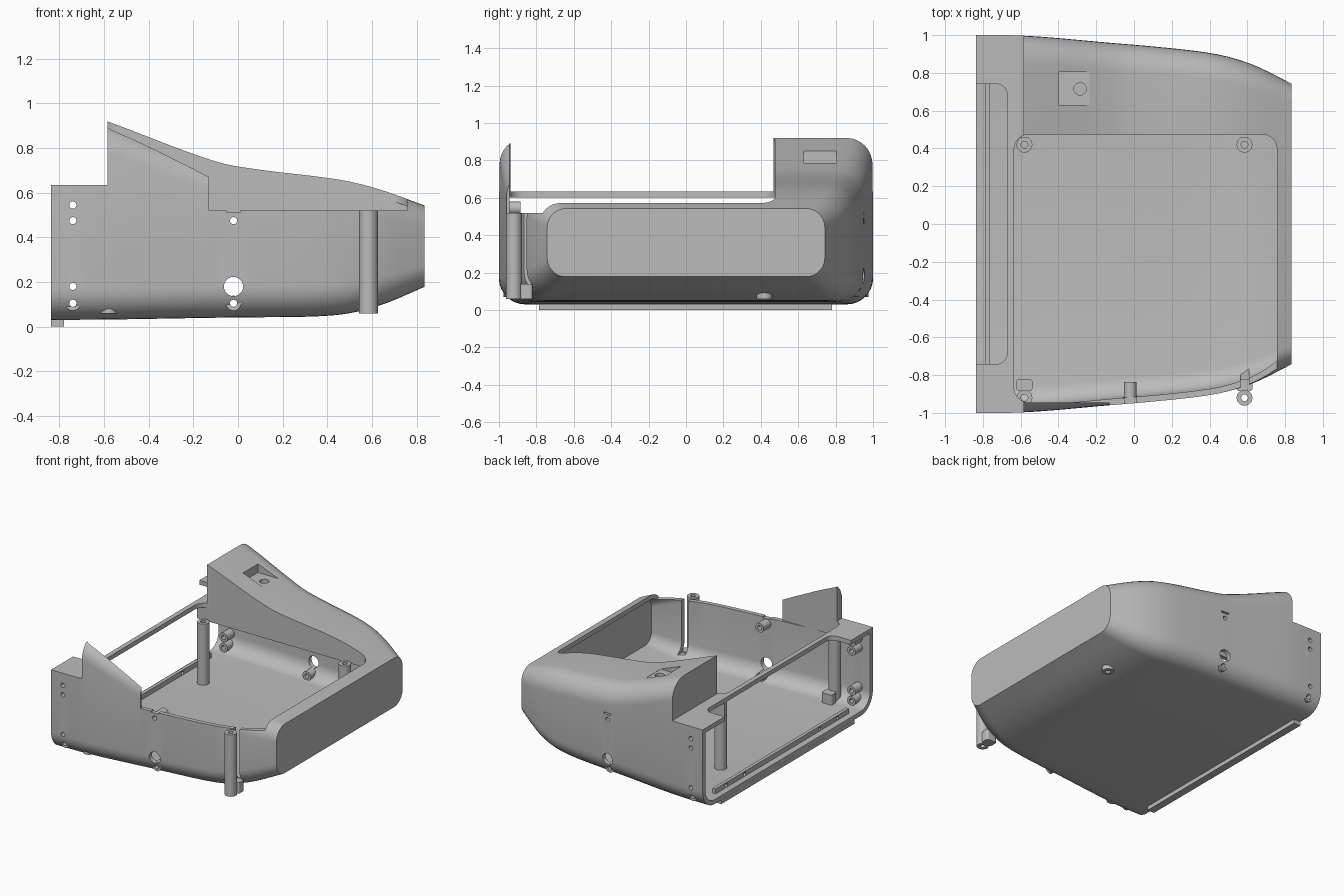
import bpy, bmesh, math
from mathutils import Vector

if "Cube" in bpy.data.objects:
    bpy.data.objects.remove(bpy.data.objects["Cube"])

GREY = bpy.data.materials.new("plain grey")
GREY.diffuse_color = (0.5, 0.5, 0.5, 1)
GREY.use_nodes = True
GREY.node_tree.nodes["Principled BSDF"].inputs["Base Color"].default_value = GREY.diffuse_color


def make(name, bm):
    bmesh.ops.recalc_face_normals(bm, faces=bm.faces)
    me = bpy.data.meshes.new(name)
    bm.to_mesh(me)
    bm.free()
    me.materials.append(GREY)
    ob = bpy.data.objects.new(name, me)
    bpy.context.collection.objects.link(ob)
    return ob


def loft(name, rings):
    bm = bmesh.new()
    loops = [[bm.verts.new(p) for p in r] for r in rings]
    n = len(loops[0])
    for a, b in zip(loops, loops[1:]):
        for i in range(n):
            bm.faces.new((a[i], a[(i + 1) % n], b[(i + 1) % n], b[i]))
    bm.faces.new(loops[0])
    bm.faces.new(loops[-1])
    return make(name, bm)


def rounded(u0, u1, v0, v1, r, seg=8):
    if r <= 0:
        return [(u0, v0), (u1, v0), (u1, v1), (u0, v1)]
    pts = []
    for k, (u, v) in enumerate([(u1 - r, v1 - r), (u0 + r, v1 - r),
                                (u0 + r, v0 + r), (u1 - r, v0 + r)]):
        for i in range(seg + 1):
            a = (k + i / seg) * math.pi / 2
            pts.append((u + r * math.cos(a), v + r * math.sin(a)))
    return pts


def block(name, x0, x1, y0, y1, z0, z1, r=0):
    o = rounded(x0, x1, y0, y1, r)
    return loft(name, [[(x, y, z) for x, y in o] for z in (z0, z1)])


def rod(name, base, axis, r, length, hole=0, seg=24):
    axis = Vector(axis)
    q = axis.to_track_quat('Z', 'Y')

    def ring(rad, h):
        return [Vector(base) + q @ Vector((rad * math.cos(i * math.tau / seg),
                rad * math.sin(i * math.tau / seg), h)) for i in range(seg)]
    if not hole:
        return loft(name, [ring(r, 0), ring(r, length)])
    bm = bmesh.new()
    loops = [[bm.verts.new(p) for p in ring(*a)] for a in
             ((r, 0), (r, length), (hole, length), (hole, 0))]
    for k in range(4):
        a, b = loops[k], loops[(k + 1) % 4]
        for i in range(seg):
            j = (i + 1) % seg
            bm.faces.new((a[i], a[j], b[j], b[i]))
    return make(name, bm)


def cut(ob, tool):
    m = ob.modifiers.new("cut", 'BOOLEAN')
    m.operation, m.solver, m.object = 'DIFFERENCE', 'EXACT', tool
    bpy.context.view_layer.objects.active = ob
    bpy.ops.object.modifier_apply(modifier=m.name)
    bpy.data.objects.remove(tool, do_unlink=True)


# Side and plan profiles: x, half width, bottom, top, corner radius
PROFILE = [(-0.95, 1.0, 0.03, 1.05, 0.14), (-0.585, 0.997, 0.032, 0.92, 0.14),
           (-0.1, 0.957, 0.04, 0.74, 0.14), (0.1, 0.94, 0.042, 0.703, 0.14),
           (0.35, 0.913, 0.046, 0.673, 0.14), (0.5, 0.885, 0.06, 0.65, 0.135),
           (0.65, 0.835, 0.1, 0.61, 0.125), (0.835, 0.742, 0.178, 0.543, 0.1)]


def section(x):
    P = PROFILE
    i = max(k for k in range(len(P) - 1) if P[k][0] <= x or k == 0)
    a, b = P[i], P[i + 1]
    p, n = P[max(i - 1, 0)], P[min(i + 2, len(P) - 1)]
    h = b[0] - a[0]
    t = (x - a[0]) / h
    out = []
    for c in range(1, 5):
        ma = (b[c] - p[c]) / (b[0] - p[0]) * h
        mb = (n[c] - a[c]) / (n[0] - a[0]) * h
        out.append((2*t**3 - 3*t*t + 1) * a[c] + (t**3 - 2*t*t + t) * ma
                   + (3*t*t - 2*t**3) * b[c] + (t**3 - t*t) * mb)
    return out


def hull(name, x0, x1, wall, count=30):
    rings = []
    for i in range(count + 1):
        x = x0 + (x1 - x0) * i / count
        w, lo, hi, r = section(x)
        rings.append([(x, y, z) for y, z in rounded(
            -w + wall, w - wall, lo + wall, hi - wall, r - wall)])
    return loft(name, rings)


# Outer housing and its cavity, with solid zones kept out of the cavity
body = hull("housing_shell", -0.837, 0.835, 0)
cavity = hull("cavity", -0.92, 0.795, 0.033)
cut(cavity, block("keep_left_top", -1, -0.55, -1.1, 1.1, 0.602, 1.3))
cut(cavity, block("keep_inner_wall", -0.7, 0.9, 0.475, 0.507, 0.5, 1.3))
cut(cavity, block("keep_front_fin", -0.7, -0.13, -1.1, -0.945, 0.52, 1.3))
cut(cavity, block("keep_pocket", -0.43, -0.205, 0.6, 0.83, 0.755, 1.3))
cut(body, cavity)

# Openings: left step, bar recess, main opening, front cut-down, switch pocket
cut(body, block("step", -1.2, -0.585, -1.2, 1.2, 0.635, 1.4))
cut(body, block("recess", -1.2, -0.67, -0.742, 0.742, 0.5, 1.4, 0.06))
cut(body, block("opening", -0.635, 0.757, -0.945, 0.475, 0.52, 1.4, 0.08))
cut(body, block("front_drop", -0.13, 0.757, -1.3, -0.4, 0.5201, 1.41))
cut(body, block("pocket", -0.4, -0.235, 0.63, 0.805, 0.785, 1.4))
cut(body, block("post_slit", 0.565, 0.608, -1.1, -0.7, 0.13, 0.6))
cut(body, rod("pocket_hole", (-0.285, 0.715, 0.7), (0, 0, 1), 0.033, 0.3))

# Screw and cable holes through both side walls
SCREWS = [(-0.74, 0.545), (-0.74, 0.475), (-0.74, 0.18), (-0.74, 0.105),
          (-0.02, 0.475), (-0.02, 0.105)]
for x, z, r in [(x, z, 0.016) for x, z in SCREWS] + [(-0.02, 0.18, 0.043)]:
    for y in (-1.1, 0.8):
        cut(body, rod("hole", (x, y, z), (0, 1, 0), r, 0.3))
for y in (-1, 0.95):
    cut(body, block("slot", -0.05, 0.01, y - 0.1, y + 0.1, 0.512, 0.5235))

# Screw bosses on the inside of the side walls
for side in (-1, 1):
    for x, z in SCREWS:
        w = section(x)[0]
        rod("wall_boss", (x, side * (w - 0.025), z), (0, -side, 0),
            0.034, 0.09, 0.016)

# Four tall posts and small clips beside the front ones
for x in (-0.58, 0.585):
    for y in (-0.92, 0.42):
        rod("tall_post", (x, y, 0.06), (0, 0, 1), 0.042, 0.46, 0.018)
    block("post_clip", x - 0.042, x + 0.042, -0.885, -0.82, 0.06, 0.14, 0.015)

# Mounting strip under the open end, with screw holes
strip = block("mounting_strip", -0.837, -0.78, -0.785, 0.78, 0, 0.03)
lip = block("mounting_lip", -0.79, -0.765, -0.785, 0.78, 0.04, 0.1)
for y in (-0.65, -0.44, 0.44, 0.655):
    cut(lip, rod("lip_hole", (-0.85, y, 0.08), (1, 0, 0), 0.014, 0.2, seg=12))

# Smooth shading with sharp edges kept
for ob in bpy.context.scene.objects:
    ob.select_set(True)
bpy.context.view_layer.objects.active = body
bpy.ops.object.shade_smooth_by_angle(angle=math.radians(30))
